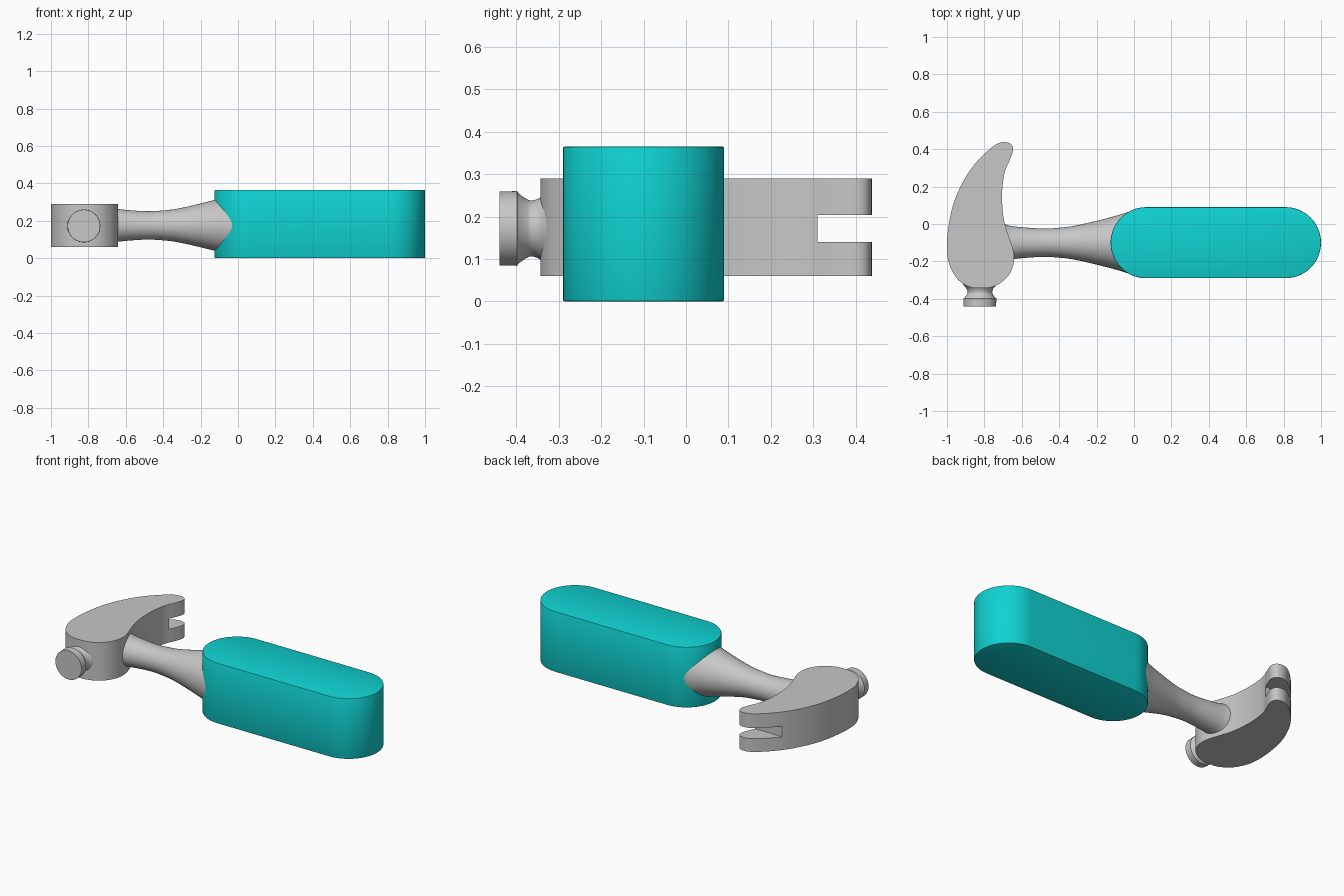
import bpy, bmesh
from math import pi, sin, cos, radians
from mathutils import Vector, Matrix

if "Cube" in bpy.data.objects:
    bpy.data.objects.remove(bpy.data.objects["Cube"])


def material(name, rgb):
    mat = bpy.data.materials.new(name)
    mat.use_nodes = True
    mat.diffuse_color = (*rgb, 1)
    mat.node_tree.nodes["Principled BSDF"].inputs["Base Color"].default_value = (*rgb, 1)
    return mat


TEAL = material("teal grip", (0.005, 0.65, 0.65))
STEEL = material("grey steel", (0.57, 0.57, 0.57))


def make_object(name, bm, mat):
    bmesh.ops.recalc_face_normals(bm, faces=bm.faces)
    mesh = bpy.data.meshes.new(name)
    bm.to_mesh(mesh)
    bm.free()
    obj = bpy.data.objects.new(name, mesh)
    bpy.context.collection.objects.link(obj)
    mesh.materials.append(mat)
    return obj


def select(obj):
    bpy.ops.object.select_all(action='DESELECT')
    obj.select_set(True)
    bpy.context.view_layer.objects.active = obj


def smooth(obj, angle=32):
    select(obj)
    bpy.ops.object.shade_smooth_by_angle(angle=radians(angle))


def spline(points, closed=False, steps=6):
    """Catmull-Rom curve through 2D points."""
    pts = [Vector(p) for p in points]
    n = len(pts)
    get = (lambda i: pts[i % n]) if closed else (lambda i: pts[max(0, min(n - 1, i))])
    out = []
    for i in range(n if closed else n - 1):
        a, b, c, d = (get(i + k) for k in (-1, 0, 1, 2))
        for s in range(steps):
            t = s / steps
            out.append(0.5 * (2 * b + (c - a) * t + (2 * a - 5 * b + 4 * c - d) * t ** 2
                              + (3 * b - a - 3 * c + d) * t ** 3))
    return out if closed else out + [pts[-1]]


def extrude_outline(name, outline, z0, z1, mat):
    bm = bmesh.new()
    face = bm.faces.new([bm.verts.new((x, y, z0)) for x, y in outline])
    top = bmesh.ops.extrude_face_region(bm, geom=[face], use_keep_orig=True)["geom"]
    bmesh.ops.translate(bm, vec=(0, 0, z1 - z0),
                        verts=[v for v in top if isinstance(v, bmesh.types.BMVert)])
    return make_object(name, bm, mat)


def revolve(name, profile, place, mat, sides=64):
    """Turn a (distance along axis, radius) profile about the local x axis, with end caps."""
    bm = bmesh.new()
    rings = [[bm.verts.new(place @ Vector((u, r * cos(2 * pi * i / sides), r * sin(2 * pi * i / sides))))
              for i in range(sides)] for u, r in profile]
    for a, b in zip(rings, rings[1:]):
        for i in range(sides):
            j = (i + 1) % sides
            bm.faces.new((a[i], a[j], b[j], b[i]))
    bm.faces.new(rings[0])
    bm.faces.new(rings[-1])
    return make_object(name, bm, mat)


# Grip: tall stadium block with a tiny edge rounding
GRIP_R, GRIP_Y, SEGS = 0.19, -0.1, 32
grip_outline = []
for cx, start in ((0.81, -pi / 2), (0.065, pi / 2)):
    for i in range(SEGS + 1):
        a = start + pi * i / SEGS
        grip_outline.append((cx + GRIP_R * cos(a), GRIP_Y + GRIP_R * sin(a)))
grip = extrude_outline("grip", grip_outline, 0, 0.365, TEAL)
bevel = grip.modifiers.new("edge rounding", 'BEVEL')
bevel.width, bevel.segments, bevel.angle_limit = 0.004, 2, radians(50)
select(grip)
bpy.ops.object.modifier_apply(modifier=bevel.name)
smooth(grip)

# Shaft: waisted round bar flaring into the grip and the head
AXIS_Z = 0.175
shaft_profile = spline([(-0.75, 0.11), (-0.69, 0.098), (-0.64, 0.087), (-0.5, 0.076), (-0.4, 0.08),
                        (-0.3, 0.094), (-0.125, 0.136), (-0.03, 0.164), (0.0, 0.17)])
smooth(revolve("shaft", shaft_profile, Matrix.Translation((0, GRIP_Y, AXIS_Z)), STEEL))

# Head: curved claw outline, extruded
head_outline = spline([
    (-0.695, 0.438), (-0.658, 0.428), (-0.647, 0.395), (-0.663, 0.345), (-0.69, 0.28),
    (-0.704, 0.19), (-0.704, 0.1), (-0.694, 0.015), (-0.672, -0.06), (-0.647, -0.135),
    (-0.642, -0.2), (-0.664, -0.265), (-0.71, -0.313), (-0.765, -0.338), (-0.82, -0.343),
    (-0.88, -0.336), (-0.945, -0.293), (-0.988, -0.215), (-1.0, -0.135), (-0.994, -0.03),
    (-0.968, 0.1), (-0.92, 0.215), (-0.865, 0.303), (-0.8, 0.375), (-0.738, 0.425)], closed=True)
head = extrude_outline("claw_head", head_outline, 0.06, 0.29, STEEL)

# Nail slot cut through the claw tip
bm = bmesh.new()
bmesh.ops.create_cube(bm, size=1, matrix=Matrix.Translation((-0.75, 0.46, 0.172))
                      @ Matrix.Diagonal((0.6, 0.3, 0.064, 1)))
cutter = make_object("slot_cutter", bm, STEEL)
cutter.hide_render = True
slot = head.modifiers.new("nail slot", 'BOOLEAN')
slot.operation, slot.solver, slot.object = 'DIFFERENCE', 'EXACT', cutter
select(head)
bpy.ops.object.modifier_apply(modifier=slot.name)
bpy.data.objects.remove(cutter)
smooth(head)

# Striking face: thick disc on a waisted neck
neck_profile = spline([(0.29, 0.1), (0.325, 0.088), (0.345, 0.072), (0.365, 0.066),
                       (0.38, 0.072), (0.396, 0.084)])
neck_profile += [Vector((0.398, 0.088)), Vector((0.44, 0.087))]
face_place = Matrix.Translation((-0.824, 0, 0.172)) @ Matrix.Rotation(-pi / 2, 4, 'Z')
smooth(revolve("striking_face", neck_profile, face_place, STEEL))
